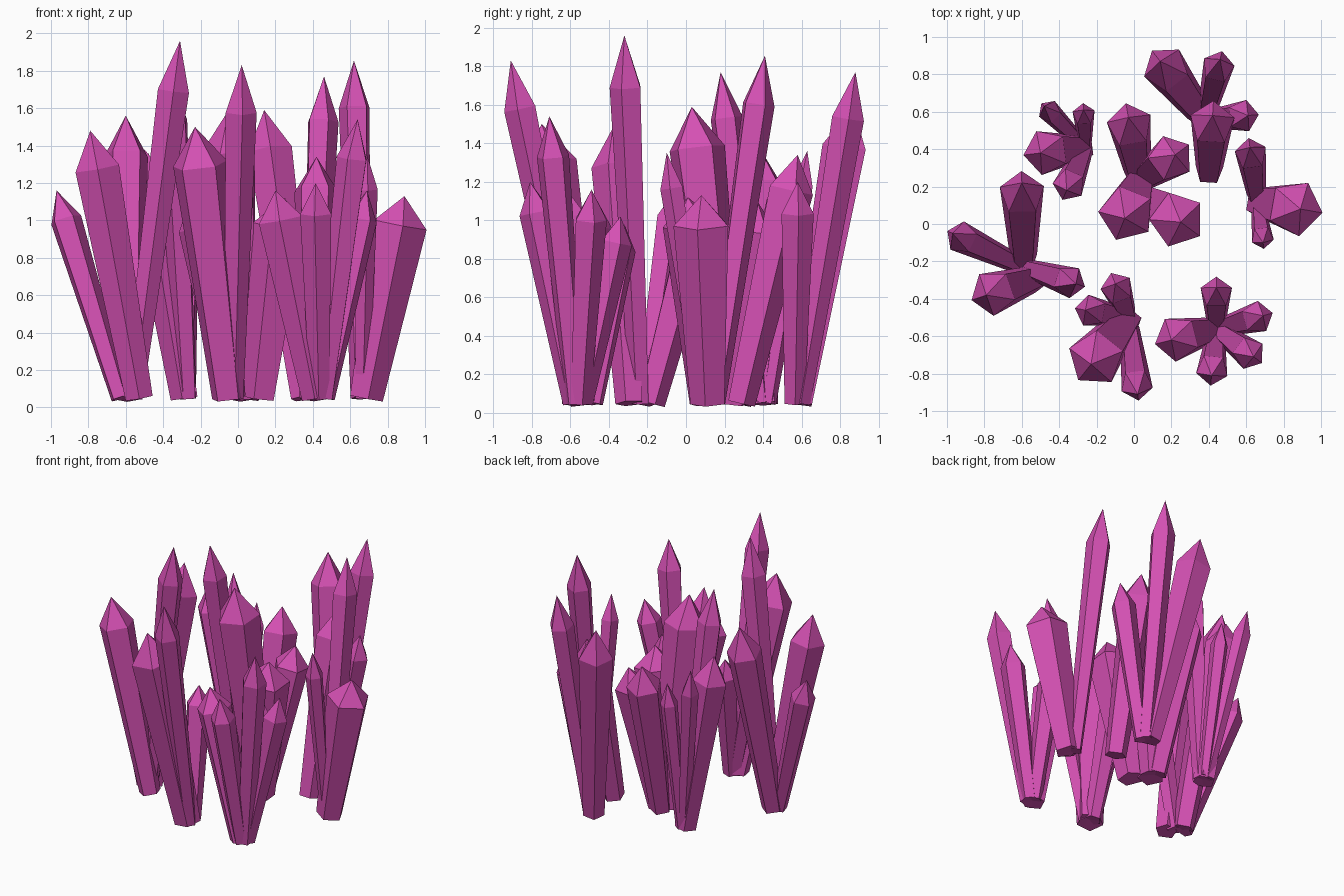
import bpy, bmesh, math
from mathutils import Matrix, Vector

if "Cube" in bpy.data.objects:
    bpy.data.objects.remove(bpy.data.objects["Cube"])

mat = bpy.data.materials.new("magenta_crystal")
mat.diffuse_color = (.66, .08, .45, 1)
mat.use_nodes = True
mat.node_tree.nodes["Principled BSDF"].inputs["Base Color"].default_value = mat.diffuse_color
tiny, slim, broad, stout = .062, .088, .124, .152   # shoulder radii


def crystal(name, foot, tip, r):
    """Five-sided shaft widening upward, closed by a pointed cap."""
    tip = Vector(tip)
    base = Vector((*foot, .05))
    lean = (tip - base) * Vector.Fill(3, 1).length_squared / 30
    base += Vector((lean.x, lean.y, 0))          # feet spread slightly
    axis = tip - base
    w = axis.normalized()
    v = w.cross(-w.cross(Vector((w.x, w.y, 0)))).normalized()
    v = w.cross(Vector((w.x, w.y, 0))).normalized()
    u = v.cross(w)                               # a corner faces the lean
    frame = Matrix((u, v, w)).transposed().to_4x4()
    frame.translation = base
    bm = bmesh.new()
    top = axis.length * .86
    bmesh.ops.create_cone(bm, cap_ends=True, segments=5, radius1=r * .62,
                          radius2=r, depth=top,
                          matrix=Matrix.Translation((0, 0, top / 2)))
    # pointed cap grown from the upper end face
    bm.faces.ensure_lookup_table()
    end = max(bm.faces, key=lambda f: f.calc_center_median().z)
    apex = bmesh.ops.poke(bm, faces=[end])["verts"][0]
    apex.co = (0, 0, axis.length)
    # primitive's first corner lies on +Y: turn it to +X, then aim
    turn = Matrix.Rotation(-math.pi / 2, 4, 'Z')
    bm.transform(frame @ turn)
    me = bpy.data.meshes.new(name)
    bm.to_mesh(me)
    bm.free()
    me.materials.append(mat)
    bpy.context.collection.objects.link(bpy.data.objects.new(name, me))


def cluster(name, foot, *spikes):
    for k, (r, *tip) in enumerate(spikes, 1):
        crystal(f"{name}_crystal_{k}", foot, tip, r)


# each cluster fans out from one foot point towards its tips
cluster("left", (-.59, -.23), (broad, -.6, .22, 1.56),
        (slim, -.97, -.05, 1.16), (slim, -.31, -.32, 1.96))
cluster("left_front", (-.5, -.28), (broad, -.79, -.38, 1.48))
cluster("back", (.38, .56), (broad, .14, .87, 1.59),
        (slim, .46, .88, 1.77), (slim, .61, .58, 1.2))
cluster("back_inner", (.4, .25), (broad, .42, .58, 1.34))
cluster("centre", (.03, .23), (stout, -.05, .03, 1.59),
        (broad, .22, .37, 1.1), (broad, -.03, .57, 1.25))
cluster("centre_front", (.1, .12), (stout, .25, .01, 1.12))
cluster("right", (.66, .12), (stout, .89, .08, 1.13),
        (slim, .62, .41, 1.855), (tiny, .69, -.1, 1.35))
cluster("front_middle", (-.03, -.5), (stout, -.23, -.75, 1.5),
        (slim, .02, -.91, 1.83), (slim, -.1, -.32, .98),
        (slim, -.26, -.46, 1.1))
cluster("front_right", (.44, -.56), (broad, .2, -.62, 1.16),
        (slim, .415, -.81, 1.2), (slim, .64, -.71, 1.54),
        (slim, .69, -.49, 1.16), (slim, .44, -.34, 1.02))
cluster("back_left", (-.26, .41), (broad, -.5, .38, 1.38),
        (tiny, -.48, .63, 1.36), (tiny, -.27, .61, 1.2),
        (slim, -.36, .18, 1.77))
